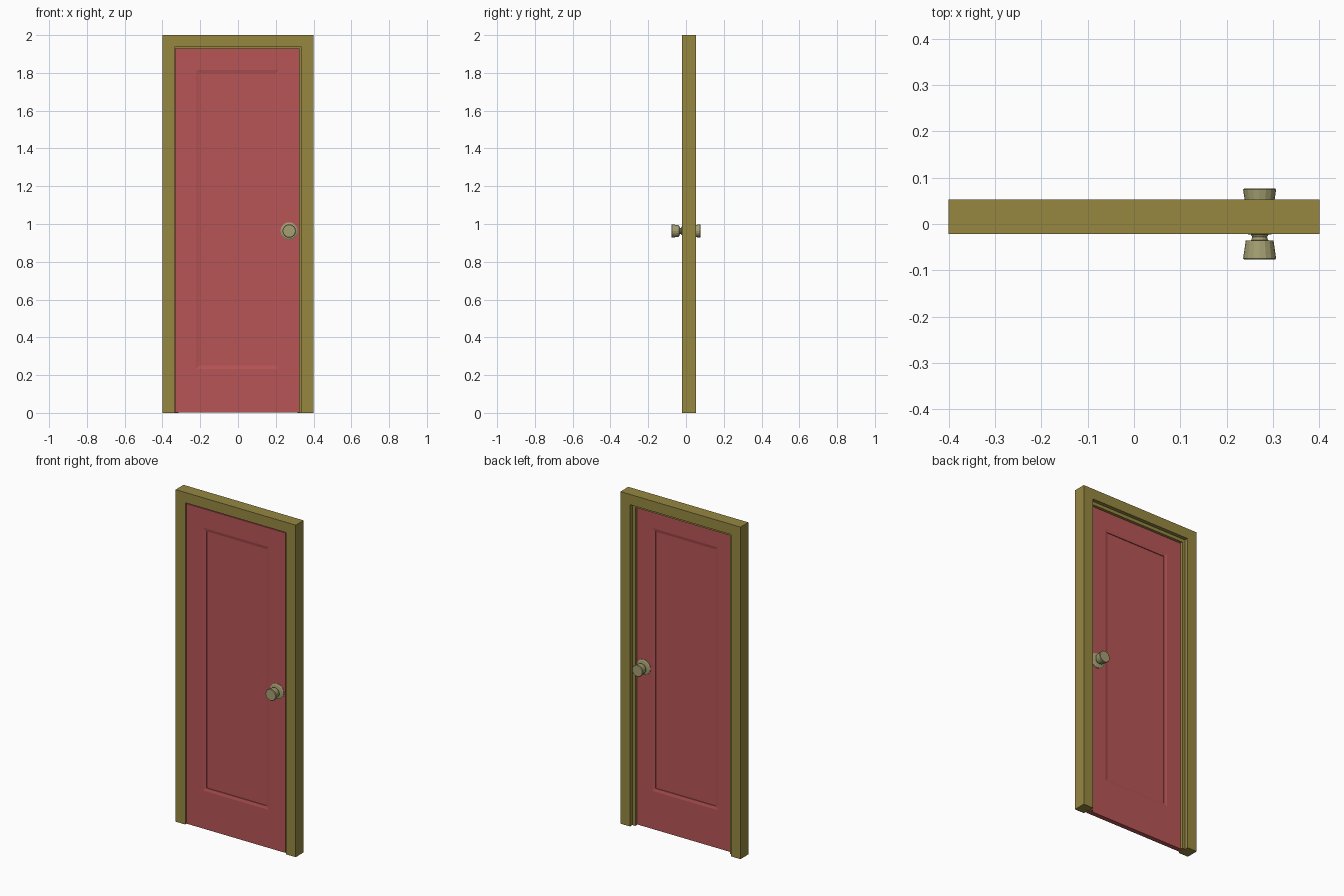
import bpy, bmesh, math
from mathutils import Matrix

if "Cube" in bpy.data.objects:
    bpy.data.objects.remove(bpy.data.objects["Cube"])


def material(name, rgb):
    m = bpy.data.materials.new(name)
    m.diffuse_color = (*rgb, 1)
    m.use_nodes = True
    m.node_tree.nodes["Principled BSDF"].inputs["Base Color"].default_value = m.diffuse_color
    return m


WOOD = material("frame_wood", (0.305, 0.242, 0.053))
RED = material("red_paint", (0.48, 0.09, 0.093))
BRASS = material("brass", (0.376, 0.352, 0.171))


def finish(name, bm, mat):
    bmesh.ops.recalc_face_normals(bm, faces=bm.faces)
    me = bpy.data.meshes.new(name)
    bm.to_mesh(me)
    bm.free()
    me.materials.append(mat)
    ob = bpy.data.objects.new(name, me)
    bpy.context.collection.objects.link(ob)
    return ob


def bridge_rings(bm, rings):
    """Skin consecutive vertex rings and cap both ends."""
    loops = [[bm.verts.new(p) for p in r] for r in rings]
    n = len(loops[0])
    for a, b in zip(loops, loops[1:]):
        for i in range(n):
            j = (i + 1) % n
            bm.faces.new((a[i], a[j], b[j], b[i]))
    bm.faces.new(loops[0])
    bm.faces.new(loops[-1])


def arch(name, outer, top, inner, inner_top, y0, y1):
    """Three-sided surround, open at the floor."""
    outline = [(-outer, 0), (-outer, top), (outer, top), (outer, 0),
               (inner, 0), (inner, inner_top), (-inner, inner_top), (-inner, 0)]
    bm = bmesh.new()
    bridge_rings(bm, [[(x, y, z) for x, z in outline] for y in (y0, y1)])
    return finish(name, bm, WOOD)


# Frame and the stop the door closes against
arch("door_frame", 0.40, 2.0, 0.336, 1.938, -0.022, 0.053)
arch("door_stop", 0.337, 1.939, 0.316, 1.918, 0.0145, 0.031)

# Door leaf with a stepped recessed panel on both faces
FACE = 0.014
steps = [(-0.204, 0.197, 0.25, 1.797, FACE - 0.009),
         (-0.204, 0.197, 0.25, 1.797, FACE - 0.004),
         (-0.222, 0.215, 0.232, 1.815, FACE),
         (-0.333, 0.326, 0.003, 1.93, FACE)]


def rect(x0, x1, z0, z1, y):
    return [(x0, y, z0), (x1, y, z0), (x1, y, z1), (x0, y, z1)]


bm = bmesh.new()
bridge_rings(bm, [rect(*s[:4], -s[4]) for s in steps] +
             [rect(*s) for s in reversed(steps)])
finish("door_leaf", bm, RED)

# Turned knobs with rose plate, one per side: (radius, distance from door centre)
profile = [(0.046, FACE - 0.002), (0.046, 0.0165), (0.040, 0.020), (0.019, 0.023),
           (0.016, 0.028), (0.018, 0.035), (0.030, 0.036), (0.0355, 0.074), (0.033, 0.077)]
SIDES = 16
for name, side in (("front_knob", -1), ("back_knob", 1)):
    bm = bmesh.new()
    bridge_rings(bm, [[(r * math.cos(math.tau * i / SIDES), side * d,
                        r * math.sin(math.tau * i / SIDES)) for i in range(SIDES)]
                      for r, d in profile])
    bm.transform(Matrix.Translation((0.271, 0, 0.963)))
    finish(name, bm, BRASS)
